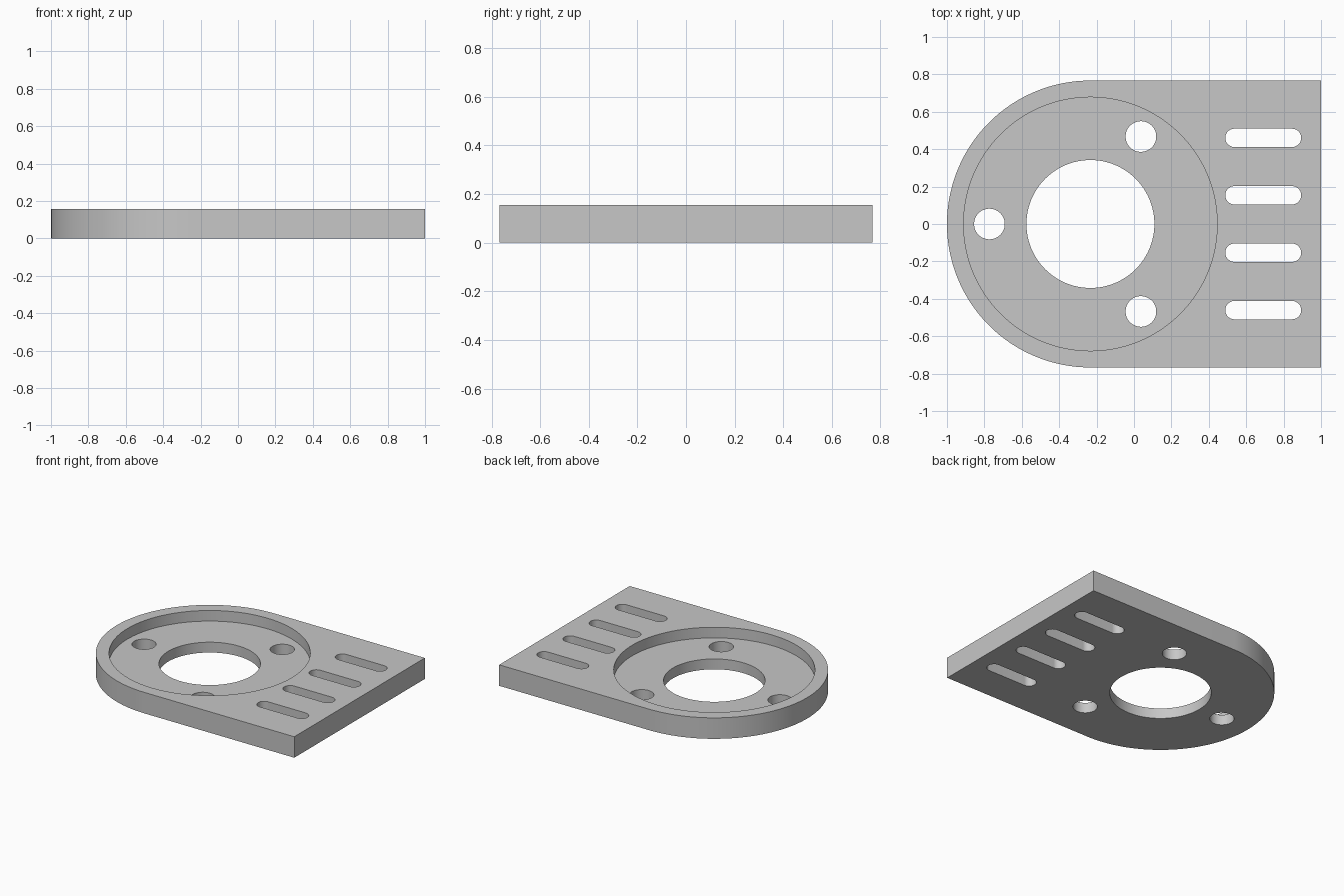
import bpy, bmesh
from math import cos, sin, pi, radians

cube = bpy.data.objects.get("Cube")
if cube:
    bpy.data.objects.remove(cube, do_unlink=True)

HEIGHT = 0.156
FLOOR = 0.077          # height of the recess floor
RADIUS = 0.767         # rounded end of the plate
CX = RADIUS - 1        # centre of the rounded end

grey = bpy.data.materials.new("plain grey")
grey.use_nodes = True
colour = (0.57, 0.57, 0.57, 1)
grey.diffuse_color = colour
grey.node_tree.nodes["Principled BSDF"].inputs["Base Color"].default_value = colour


def arc(x, y, r, start, end, steps):
    angles = [radians(start + (end - start) * i / steps) for i in range(steps + 1)]
    return [(x + r * cos(a), y + r * sin(a)) for a in angles]


def circle(x, y, r, steps=96):
    return arc(x, y, r, 0, 360, steps)[:-1]


def slot(x1, x2, y, r):
    return arc(x2 - r, y, r, -90, 90, 24) + arc(x1 + r, y, r, 90, 270, 24)


def prism(name, outline, bottom, top):
    """Extrude a flat outline into a solid."""
    bm = bmesh.new()
    face = bm.faces.new([bm.verts.new((x, y, bottom)) for x, y in outline])
    grown = bmesh.ops.extrude_face_region(bm, geom=[face])
    verts = [v for v in grown["geom"] if isinstance(v, bmesh.types.BMVert)]
    bmesh.ops.translate(bm, verts=verts, vec=(0, 0, top - bottom))
    bmesh.ops.recalc_face_normals(bm, faces=bm.faces)
    mesh = bpy.data.meshes.new(name)
    bm.to_mesh(mesh)
    bm.free()
    mesh.materials.append(grey)
    obj = bpy.data.objects.new(name, mesh)
    bpy.context.collection.objects.link(obj)
    return obj


# Plate with one rounded end and one square end
outline = [(1, -RADIUS), (1, RADIUS)] + arc(CX, 0, RADIUS, 90, 270, 96)
plate = prism("mounting_plate", outline, 0, HEIGHT)

# Round recess, central bore, three bolt holes and four slots
cuts = [("recess", circle(CX, 0, 0.678, 128), FLOOR),
        ("bore", circle(CX, 0, 0.342), -0.1)]
for i in range(3):
    a = pi / 3 + i * 2 * pi / 3
    hole = circle(CX + 0.54 * cos(a), 0.54 * sin(a), 0.082, 48)
    cuts.append((f"bolt_hole_{i + 1}", hole, -0.1))
for i in range(4):
    y = (i - 1.5) * 0.307
    cuts.append((f"slot_{i + 1}", slot(0.488, 0.894, y, 0.049), -0.1))

bpy.context.view_layer.objects.active = plate
plate.select_set(True)
for name, shape, bottom in cuts:
    cutter = prism(name + "_cutter", shape, bottom, HEIGHT + 0.1)
    cutter.hide_render = True
    mod = plate.modifiers.new(name, "BOOLEAN")
    mod.operation = "DIFFERENCE"
    mod.solver = "EXACT"
    mod.object = cutter
    bpy.ops.object.modifier_apply(modifier=name)
    bpy.data.objects.remove(cutter, do_unlink=True)

bpy.ops.object.shade_smooth_by_angle(angle=radians(30))
